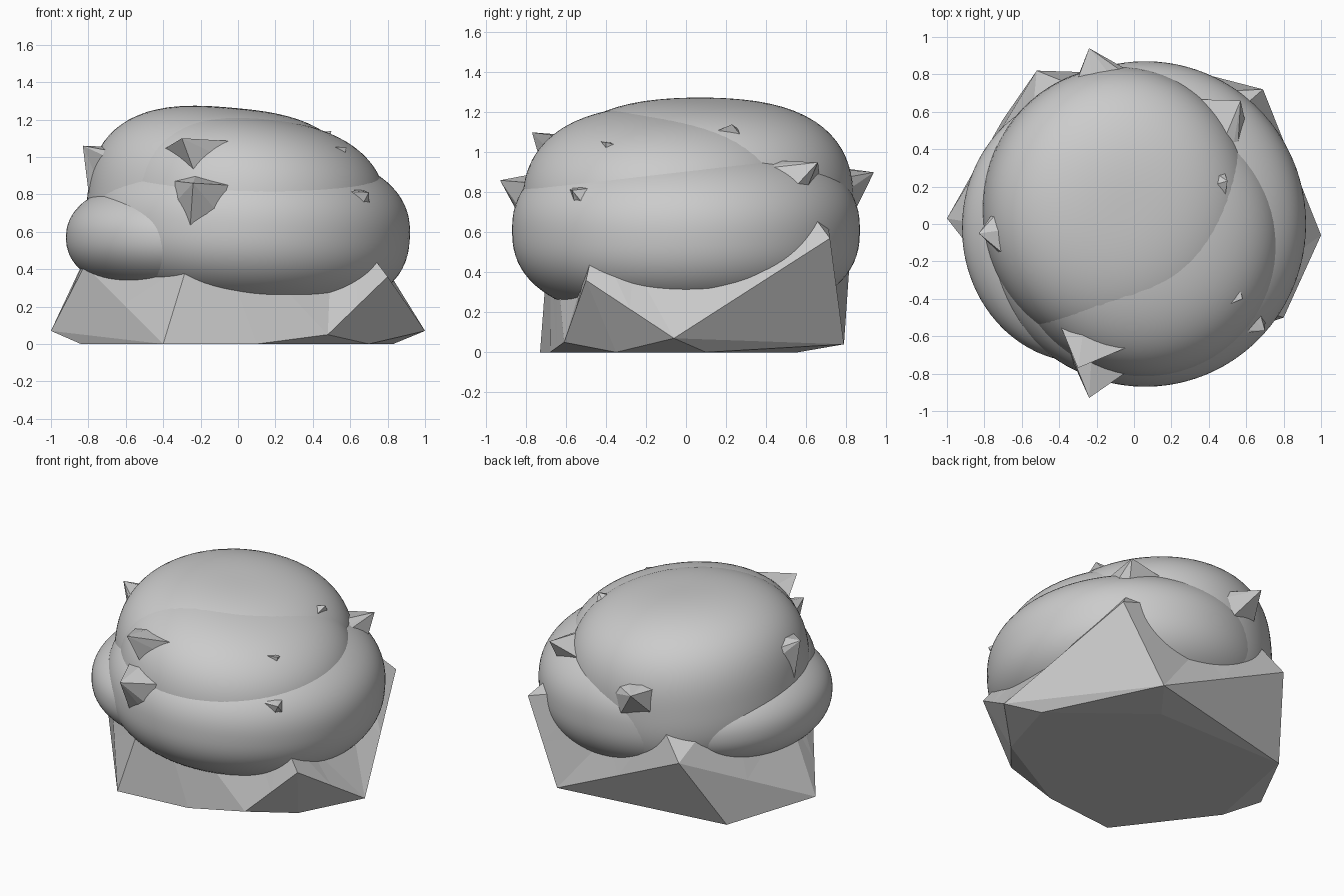
import bpy, bmesh, math
from mathutils import Vector, Euler

if "Cube" in bpy.data.objects:
    bpy.data.objects.remove(bpy.data.objects["Cube"])


def finish(name, bm, smooth):
    mesh = bpy.data.meshes.new(name)
    bm.to_mesh(mesh)
    bm.free()
    for p in mesh.polygons:
        p.use_smooth = smooth
    ob = bpy.data.objects.new(name, mesh)
    bpy.context.collection.objects.link(ob)
    return ob


def moss(name, centre, radii, power, tilt=(0, 0, 0)):
    """Smooth cushion: a sphere squared up in its vertical section, scaled and tilted."""
    bm = bmesh.new()
    bmesh.ops.create_icosphere(bm, subdivisions=5, radius=1)
    rot = Euler([math.radians(a) for a in tilt]).to_matrix()
    for v in bm.verts:
        n = v.co.normalized()
        plan = math.hypot(n.x, n.y)
        k = (plan ** power + abs(n.z) ** power) ** (-1 / power)
        p = Vector((n.x * radii[0], n.y * radii[1], n.z * radii[2])) * k
        v.co = rot @ p + Vector(centre)
    return finish(name, bm, True)


# Faceted boulder whose corners poke through the moss
ledge = [(-.30, -.77, 1.10), (.58, -.40, 1.05)]
corners = [
    (-1.0, .03, .07), (1.0, -.06, .07),                        # side feet
    (.69, .72, .57), (.42, .79, .04), (-.52, .82, .47),        # back
    (-.24, .94, .90), (-.24, -.93, .86),                       # high front and back spikes
    (-.83, -.05, 1.06), ledge[0], ledge[1],                    # shoulders
    (.70, -.57, .81), (.50, .23, 1.14), (.57, .66, .95),
    (-.25, .05, 1.21),                                         # crown
    (.80, -.50, .36), (-.37, -.74, .22), (.48, -.61, .05),     # lower front
    (-.82, -.20, .42),
    (-.40, -.73, 0), (.10, -.68, 0), (-.84, -.15, 0),          # flat underside
    (-.70, .56, 0), (.25, .56, 0), (.83, .10, 0), (.70, -.35, 0),
]
keep = [Vector(c) for c in corners] + [(Vector(ledge[0]) + Vector(ledge[1])) / 2]
bm = bmesh.new()
for c in corners:
    bm.verts.new(c)
hull = bmesh.ops.convex_hull(bm, input=bm.verts)
loose = [g for g in hull["geom_interior"] if isinstance(g, bmesh.types.BMVert)]
bmesh.ops.delete(bm, geom=loose, context='VERTS')
# hollow the upper faces between the corners, leaving the corners as spikes
bmesh.ops.subdivide_edges(bm, edges=bm.edges[:], cuts=1, use_grid_fill=True)
for v in bm.verts:
    if v.co.z < .34 or min((v.co - k).length for k in keep) < .01:
        continue
    v.co.x *= .84
    v.co.y *= .84
    if v.co.z > .9:
        v.co.z *= .92
bmesh.ops.recalc_face_normals(bm, faces=bm.faces)
finish("boulder", bm, False)

# Overlapping moss cushions
moss("moss_lower", (.06, 0, .61), (.86, .87, .46), 2.4, (0, 3, 0))
moss("moss_front_right", (.05, -.08, .70), (.74, .74, .52), 2.6, (0, 8, 0))
moss("moss_back_left", (-.08, .07, .71), (.73, .77, .555), 2.7, (0, 5, 0))
moss("moss_left_bulge", (-.27, -.02, .57), (.65, .72, .33), 2.2)
